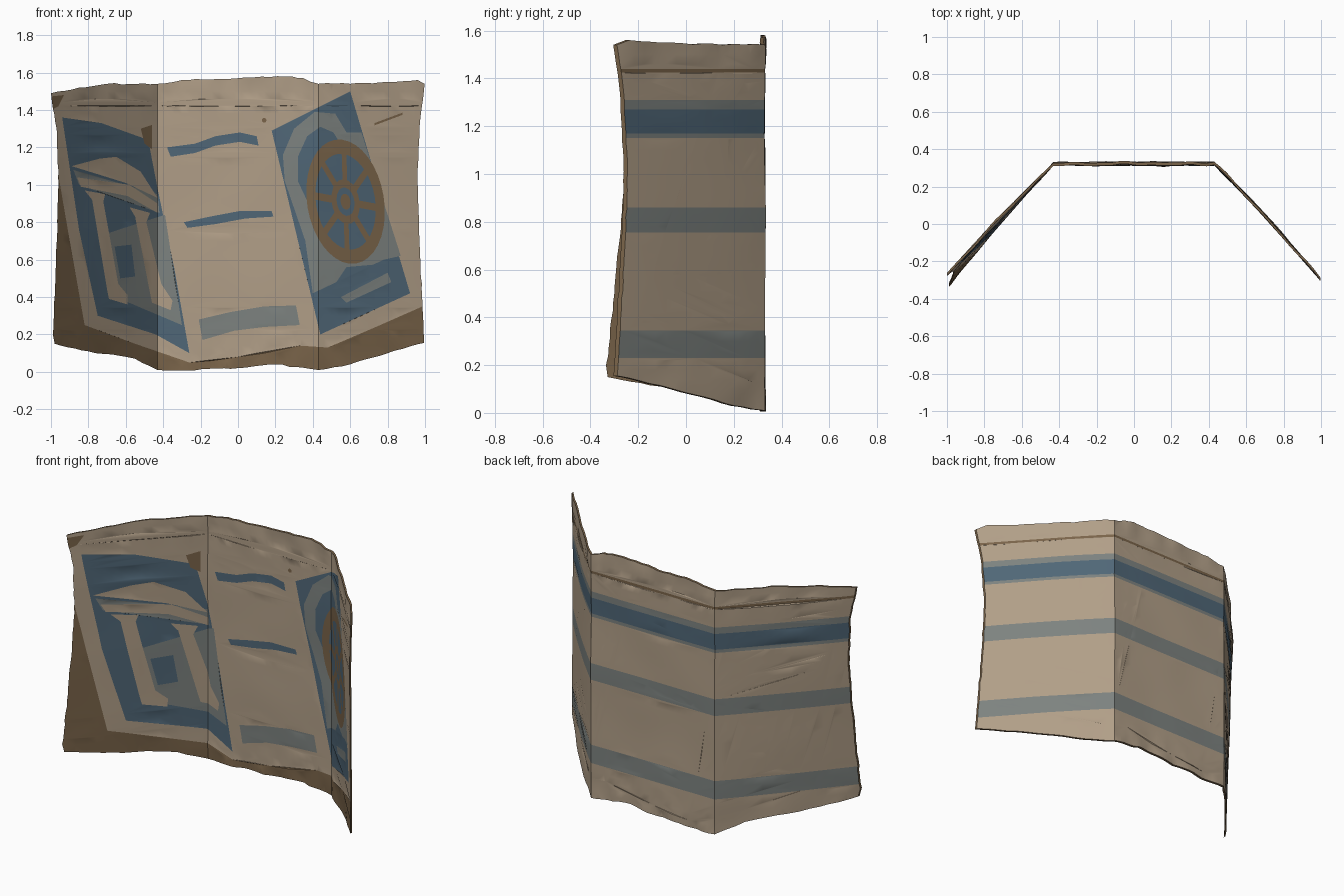
import bpy, math, random
from mathutils import Vector, noise
from mathutils.geometry import delaunay_2d_cdt

if "Cube" in bpy.data.objects:
    bpy.data.objects.remove(bpy.data.objects["Cube"])

random.seed(4)
FOLD = 0.43
HALF = 0.008          # half of the paper thickness

# ---- colours
COLOURS = {
    "tan_paper": (0.440, 0.345, 0.245, 1),
    "dark_blue": (0.080, 0.135, 0.185, 1),
    "grey_blue": (0.205, 0.225, 0.215, 1),
    "brown": (0.195, 0.128, 0.068, 1),
}
TAN, BLUE, GREY, BROWN = range(4)
mats = []
for name, col in COLOURS.items():
    m = bpy.data.materials.new(name)
    m.diffuse_color = col
    m.use_nodes = True
    m.node_tree.nodes["Principled BSDF"].inputs["Base Color"].default_value = m.diffuse_color
    mats.append(m)


# ---- shape helpers, all in the (x, z) plane of the front view
def ellipse(c, u, v, s=1.0, n=36):
    return [(c[0] + s * (u[0] * math.cos(a) + v[0] * math.sin(a)),
             c[1] + s * (u[1] * math.cos(a) + v[1] * math.sin(a)))
            for a in (2 * math.pi * i / n for i in range(n))]


def spoke(c, u, v, a, w, r0, r1):
    out = []
    for r, s in ((r0, -w), (r1, -w), (r1, w), (r0, w)):
        p = r * math.cos(a) - s * math.sin(a)
        q = r * math.sin(a) + s * math.cos(a)
        out.append((c[0] + p * u[0] + q * v[0], c[1] + p * u[1] + q * v[1]))
    return out


def inside(p, poly):
    x, z = p
    hit = False
    for (x0, z0), (x1, z1) in zip(poly, poly[1:] + poly[:1]):
        if (z0 > z) != (z1 > z) and x < (x1 - x0) * (z - z0) / (z1 - z0) + x0:
            hit = not hit
    return hit


def depth(x, z):
    # y of the sheet: flat middle panel, two wings folded forward
    y = 0.322
    t = (abs(x) - FOLD) / 0.56
    if t > 0 and x < 0:
        y -= t * (0.65 - 0.07 * (z - 0.15) / 1.35) - 0.05 * t * (1 - t)
    elif t > 0:
        y -= 0.55 * t + 0.06 * t * t
    low = 0.01 + 0.14 * max(t, 0)
    edge = max(0, 1 - max(0, min(z - low, 1.55 - z)) / 0.2)
    y += 0.014 * edge * noise.noise(Vector((x * 9, z * 5, 0)))
    return y + 0.005 * noise.noise(Vector((x * 3, z * 3, 7)))


# ---- worn paper outline
corners = [(-.98, .15), (-.8, .11), (-.55, .07), (-.43, .01), (-.3, .008), (0, .02),
           (.2, .04), (.43, .01), (.6, .04), (.8, .1), (.995, .155), (.985, .4),
           (.97, .7), (.96, 1.05), (.97, 1.3), (.998, 1.54), (.96, 1.56), (.8, 1.55),
           (.6, 1.54), (.43, 1.54), (.35, 1.57), (.25, 1.58), (0, 1.57), (-.3, 1.56),
           (-.43, 1.54), (-.7, 1.54), (-.85, 1.52), (-1, 1.49), (-.97, 1.3),
           (-.96, 1.0), (-.975, .5), (-.99, .2)]
outline = []
for a, b in zip(corners, corners[1:] + corners[:1]):
    n = max(1, round(math.dist(a, b) / 0.04))
    for i in range(n):
        j = random.uniform(-.004, .004) if i else 0
        outline.append((a[0] + (b[0] - a[0]) * i / n + j * .5,
                        a[1] + (b[1] - a[1]) * i / n + j))

# ---- stains
stains = [
    (BROWN, [(-1.1, 1.1), (-.96, 1.05), (-.91, .76), (-.82, .25), (-.55, .15), (-.26, .05),
             (0, .08), (.33, .14), (.48, .13), (.76, .25), (1.1, .4), (1.1, -.1), (-1.1, -.1)]),
    (BROWN, [(-1.02, 1.47), (-.93, 1.48), (-.96, 1.42), (-1.02, 1.39)]),
    (BROWN, [(.73, 1.33), (.88, 1.386), (.88, 1.374), (.73, 1.318)]),
    (BROWN, ellipse((.14, 1.345), (.013, 0), (0, .013), 1, 8)),
]
# ---- left picture: columned building
building = [
    (BLUE, [(-.94, 1.36), (-.73, 1.33), (-.48, 1.24), (-.43, .98), (-.34, .55),
            (-.26, .10), (-.44, .20), (-.75, .30), (-.85, .76)]),
    (GREY, [(-.70, .74), (-.39, .84), (-.30, .25), (-.63, .39)]),
    (GREY, [(-.88, 1.08), (-.43, .95), (-.42, .85), (-.85, 1.0)]),
    (TAN, [(-.89, 1.10), (-.74, 1.14), (-.65, 1.15), (-.52, 1.07), (-.43, .93), (-.60, 1.01)]),
    (TAN, [(-.86, 1.04), (-.58, 1.0), (-.43, .90), (-.43, .85), (-.59, .94), (-.84, .99)]),
    (TAN, [(-.82, .97), (-.71, .95), (-.72, .91), (-.64, .47), (-.59, .41), (-.59, .36),
           (-.69, .39), (-.70, .44), (-.78, .92)]),
    (TAN, [(-.58, .88), (-.47, .85), (-.49, .80), (-.41, .47), (-.35, .38), (-.36, .33),
           (-.46, .37), (-.47, .42), (-.55, .83)]),
    (BLUE, [(-.66, .67), (-.57, .68), (-.55, .51), (-.63, .50)]),
    (BROWN, [(-.52, 1.30), (-.46, 1.32), (-.46, 1.19), (-.50, 1.22)]),
]
# ---- middle bars
bars = [
    (BLUE, [(-.38, 1.20), (-.23, 1.22), (-.12, 1.26), (.01, 1.28), (.10, 1.26), (.11, 1.21),
            (.01, 1.23), (-.12, 1.21), (-.23, 1.17), (-.36, 1.15)]),
    (BLUE, [(-.29, .80), (-.15, .83), (.01, .86), (.18, .86), (.19, .83), (.04, .82),
            (-.12, .79), (-.27, .77)]),
    (GREY, [(-.21, .28), (-.04, .32), (.14, .35), (.31, .355), (.33, .25), (.14, .24),
            (-.02, .22), (-.19, .17)]),
]
# ---- right picture: arch and wheel
arch = [
    (BLUE, [(.18, 1.29), (.60, 1.50), (.92, .42), (.44, .20)]),
    (GREY, [(.25, 1.02), (.24, 1.16), (.30, 1.30), (.41, 1.39), (.52, 1.38), (.58, 1.28),
            (.66, 1.28), (.87, .62), (.78, .60), (.40, .42), (.36, .70)]),
    (BLUE, [(.32, 1.02), (.32, 1.15), (.37, 1.26), (.44, 1.31), (.51, 1.28), (.56, 1.20),
            (.62, 1.18), (.58, 1.0), (.40, .85)]),
    (BLUE, [(.50, .44), (.58, .56), (.80, .58), (.80, .53), (.62, .46)]),
    (GREY, [(.55, .40), (.80, .53), (.82, .48), (.58, .37)]),
]
WHEEL = ((.575, .91), (.19, .09), (.09, -.32))
wheel = [(BROWN, ellipse(*WHEEL)), (BLUE, ellipse(*WHEEL, .77))]
wheel += [(BROWN, spoke(*WHEEL, math.pi * (i + .5) / 4, .06, .25, .8)) for i in range(8)]
wheel += [(BROWN, ellipse(*WHEEL, .36, 20)), (BLUE, ellipse(*WHEEL, .23, 16)),
          (BROWN, ellipse(*WHEEL, .13, 12))]
paint = stains + building + bars + arch + wheel

# ---- stripes on the back: low z, high z, colour
stripes = [(1.425, 1.44, BROWN), (1.27, 1.31, GREY), (1.17, 1.27, BLUE),
           (1.15, 1.17, GREY), (.755, .86, GREY), (.23, .345, GREY)]

# ---- cut the flat sheet along the outline, folds, stripes and paint
pts, edges = [], []


def add_path(path, closed=True):
    k = len(pts)
    pts.extend(Vector(p) for p in path)
    n = len(path)
    edges.extend((k + i, k + (i + 1) % n) for i in range(n if closed else n - 1))


add_path(outline)
for _, poly in paint:
    add_path(poly)
for x in (-FOLD, FOLD):
    add_path([(x, -.1), (x, 1.7)], False)
for z in sorted({z for s in stripes for z in s[:2]}):
    add_path([(-1.1, z), (1.1, z)], False)
pts += [Vector((-.98 + .04 * i, .02 + .04 * j)) for i in range(50) for j in range(39)]
flat, _, tris, *_ = delaunay_2d_cdt(pts, edges, [], 0, 1e-5)


def centre(t):
    return sum((flat[i] for i in t), Vector((0, 0))) / 3


tris = [tuple(t) for t in tris if inside(centre(t), outline)]


def front_colour(t):
    c = centre(t)
    return next((col for col, poly in reversed(paint) if inside(c, poly)), TAN)


def back_colour(t):
    z = centre(t).y
    return next((col for lo, hi, col in stripes if lo < z < hi), TAN)


def build(name, verts, faces, colours):
    used = sorted({i for f in faces for i in f})
    remap = {v: k for k, v in enumerate(used)}
    me = bpy.data.meshes.new(name)
    me.from_pydata([verts[i] for i in used], [], [[remap[i] for i in f] for f in faces])
    for m in mats:
        me.materials.append(m)
    me.polygons.foreach_set("material_index", colours)
    ob = bpy.data.objects.new(name, me)
    bpy.context.collection.objects.link(ob)
    bpy.ops.object.select_all(action='DESELECT')
    ob.select_set(True)
    bpy.context.view_layer.objects.active = ob
    bpy.ops.object.shade_smooth_by_angle(angle=math.radians(30))


# ---- printed front, striped back and the thin paper edge
front = [(p.x, depth(p.x, p.y) - HALF, p.y) for p in flat]
back = [(p.x, depth(p.x, p.y) + HALF, p.y) for p in flat]
build("front_page", front, tris, [front_colour(t) for t in tris])
build("back_page", back, [t[::-1] for t in tris], [back_colour(t) for t in tris])

directed = {(t[i], t[(i + 1) % 3]) for t in tris for i in range(3)}
border = [(a, b) for a, b in directed if (b, a) not in directed]
n = len(flat)
build("paper_edge", front + back, [(b, a, a + n, b + n) for a, b in border],
      [BROWN] * len(border))
